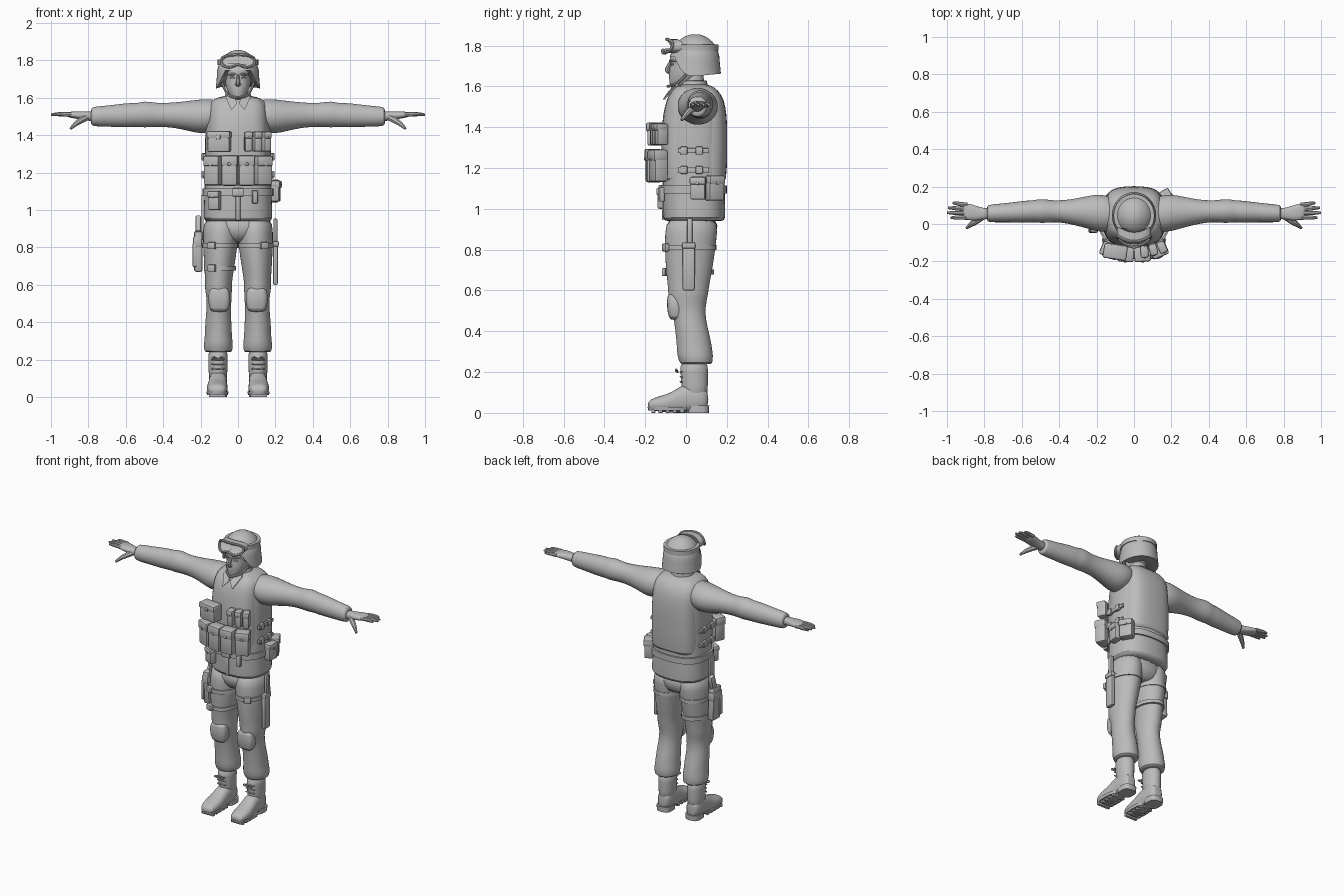
import bpy, bmesh, math
from mathutils import Matrix, Vector, Euler

if "Cube" in bpy.data.objects:
    bpy.data.objects.remove(bpy.data.objects["Cube"], do_unlink=True)

GREY = (0.5, 0.5, 0.5, 1)
grey = bpy.data.materials.new("plain_grey")
grey.use_nodes = True
grey.diffuse_color = GREY
grey.node_tree.nodes["Principled BSDF"].inputs["Base Color"].default_value = GREY
made = []


def finish(name, mesh, mirror=False, subdivide=0):
    """Link a mesh as a named part with optional mirror and smoothing."""
    part = bpy.data.objects.new(name, mesh)
    bpy.context.collection.objects.link(part)
    mesh.materials.clear()
    mesh.materials.append(grey)
    if mirror:
        part.modifiers.new("mirror", "MIRROR").use_mirror_merge = False
    if subdivide:
        subsurf = part.modifiers.new("subsurf", "SUBSURF")
        subsurf.levels = subsurf.render_levels = subdivide
    made.append(part)
    return part


def skin(name, rings, mirror=False, subdivide=0, caps=True):
    """Bridge equal rings of points into a surface."""
    bm = bmesh.new()
    loops = [[bm.verts.new(point) for point in ring] for ring in rings]
    for lower, upper in zip(loops, loops[1:]):
        for i in range(len(lower)):
            bm.faces.new((lower[i - 1], lower[i], upper[i], upper[i - 1]))
    if caps:
        bm.faces.new(loops[0][::-1])
        bm.faces.new(loops[-1])
    bmesh.ops.recalc_face_normals(bm, faces=bm.faces)
    mesh = bpy.data.meshes.new(name)
    bm.to_mesh(mesh)
    bm.free()
    return finish(name, mesh, mirror, subdivide)


def rounded(value, power):
    return math.copysign(abs(value) ** (2 / power), value)


def loft(name, stations, axis="Z", power=2.0, mirror=False, subdivide=1, sides=20, caps=True):
    """Superellipse sections: position on axis, two centres, two radii."""
    rings = []
    for t, a, b, ra, rb in stations:
        ring = []
        for i in range(sides):
            angle = math.tau * i / sides
            u = a + ra * rounded(math.cos(angle), power)
            v = b + rb * rounded(math.sin(angle), power)
            ring.append({"X": (t, u, v), "Y": (u, t, v), "Z": (u, v, t)}[axis])
        rings.append(ring)
    return skin(name, rings, mirror, subdivide, caps)


def band(name, z, height, x, y, rx, ry, power=2.0, mirror=False):
    """Flat strap wrapped round a body part."""
    top, low = z + height / 2, z - height / 2
    loft(name, [(low, x, y, rx - .02, ry - .02), (low, x, y, rx, ry), (top, x, y, rx, ry),
                (top, x, y, rx - .02, ry - .02)], "Z", power, mirror, 0, 32)


def box(name, centre, size, rotation=(0, 0, 0), mirror=False, bevel=.006):
    bm = bmesh.new()
    matrix = Matrix.LocRotScale(Vector(centre), Euler(rotation), Vector(size))
    bmesh.ops.create_cube(bm, size=1, matrix=matrix)
    bmesh.ops.bevel(bm, geom=list(bm.edges), offset=min(bevel, min(size) / 3),
                    segments=2, profile=.5, affect="EDGES")
    mesh = bpy.data.meshes.new(name)
    bm.to_mesh(mesh)
    bm.free()
    return finish(name, mesh, mirror)


def tube(name, points, radii, mirror=False, cyclic=False):
    """Round tapered tube through a smooth path."""
    curve = bpy.data.curves.new(name, "CURVE")
    curve.dimensions = "3D"
    curve.bevel_depth, curve.bevel_resolution = 1, 2
    curve.resolution_u, curve.use_fill_caps = 4, True
    spline = curve.splines.new("NURBS")
    spline.points.add(len(points) - 1)
    for i, point in enumerate(points):
        spline.points[i].co = (*point, 1)
        spline.points[i].radius = radii[i] if isinstance(radii, tuple) else radii
    spline.use_endpoint_u, spline.use_cyclic_u, spline.order_u = not cyclic, cyclic, 3
    helper = bpy.data.objects.new("curve_helper", curve)
    bpy.context.collection.objects.link(helper)
    mesh = bpy.data.meshes.new_from_object(helper.evaluated_get(bpy.context.evaluated_depsgraph_get()))
    bpy.data.objects.remove(helper)
    bpy.data.curves.remove(curve)
    return finish(name, mesh, mirror)


def pouch(name, centre, size, yaw=0.0, tilt=0.0):
    """Bag with an overlapping flap and a snap on its outer face."""
    turn = Euler((tilt, 0, yaw))
    w, d, h = size
    for part, offset, scale in (("body", (0, 0, 0), (w, d, h)),
                                ("flap", (0, -.005, h * .34), (w * 1.06, d * 1.03, h * .36)),
                                ("snap", (0, -d * .55, h * .22), (w * .2, .012, w * .2))):
        shift = Vector(offset)
        shift.rotate(turn)
        box(name + "_" + part, Vector(centre) + shift, scale, turn, bevel=.01)


# Trousers, knee pads and boots
loft("trouser_leg", [(.24, .105, .05, .06, .07), (.24, .105, .05, .075, .08), (.28, .105, .045, .08, .09),
     (.33, .105, .04, .072, .086), (.37, .105, .035, .073, .085), (.45, .105, .02, .066, .078),
     (.52, .1, .01, .066, .085), (.58, .105, .01, .074, .1), (.61, .104, .012, .071, .1),
     (.7, .1, .015, .082, .115), (.8, .095, .02, .092, .125), (.88, .092, .025, .097, .13),
     (.97, .09, .03, .092, .125)], mirror=True)
loft("trouser_seat", [(.82, 0, .04, .08, .08), (.86, 0, .03, .15, .12), (.98, 0, .03, .18, .14)], power=2.4)
loft("knee_pad", [(.455, .1, -.05, .03, .02), (.465, .1, -.05, .052, .035), (.52, .1, -.05, .062, .045),
     (.575, .1, -.055, .056, .038), (.59, .1, -.055, .03, .02)], power=3, mirror=True)
loft("boot_shaft", [(.06, .107, .045, .05, .062), (.14, .107, .042, .05, .066), (.2, .107, .04, .053, .068),
     (.26, .107, .04, .055, .07)], mirror=True)
loft("boot_foot", [(-.187, .11, .035, .03, .012), (-.175, .11, .04, .046, .028), (-.12, .112, .045, .057, .04),
     (-.07, .11, .05, .055, .05), (-.03, .108, .065, .05, .066), (.03, .107, .075, .05, .075),
     (.08, .107, .07, .047, .065), (.11, .107, .065, .03, .045)], "Y", 2.4, True)
loft("boot_sole", [(.012, .11, -.085, .056, .1), (.03, .11, -.085, .06, .104)], power=2.6, mirror=True, subdivide=0)
loft("boot_heel", [(0, .107, .06, .048, .052), (.035, .107, .06, .05, .054)], power=3, mirror=True, subdivide=0)
for i in range(5):
    box("sole_tread", (.11, -.16 + i * .035, .009), (.09, .02, .018), mirror=True, bevel=.003)
for z in (.15, .175, .2):
    tube("boot_lace", [(.075, -.02, z), (.107, -.035, z + .004), (.14, -.02, z)], .004, True)
for side in (-1, 1):
    tube("lace_bow", [(.107, -.04, .2), (.107 + side * .02, -.05, .22), (.107 + side * .04, -.05, .2),
         (.107, -.04, .2)], .004, True)

# Jacket, vest and belt
loft("jacket", [(.94, 0, .04, .17, .14), (.94, 0, .04, .19, .157), (1.05, 0, .038, .182, .154),
     (1.15, 0, .037, .18, .154), (1.3, 0, .04, .178, .156), (1.42, 0, .042, .178, .154),
     (1.51, 0, .045, .172, .142), (1.56, 0, .045, .165, .122), (1.592, 0, .043, .14, .095),
     (1.615, 0, .04, .07, .065)], power=2.5)
box("jacket_placket", (0, -.114, 1.02), (.025, .008, .15), bevel=.002)
loft("vest", [(1.12, 0, .04, .15, .13), (1.12, 0, .04, .17, .162), (1.3, 0, .04, .168, .164),
     (1.42, 0, .042, .166, .162), (1.51, 0, .045, .16, .15), (1.56, 0, .045, .155, .13),
     (1.595, 0, .043, .13, .1), (1.61, 0, .04, .08, .07)], power=3.2)
band("waist_belt", 1.095, .04, 0, .038, .19, .162, 2.5)
box("belt_buckle", (0, -.125, 1.095), (.06, .02, .045))
for z in (1.19, 1.285):
    box("side_strap", (.18, .035, z), (.014, .15, .024), mirror=True, bevel=.003)
    for y in (-.01, .065):
        box("strap_buckle", (.184, y, z), (.022, .035, .04), mirror=True)

# Pouches on the vest and belt
for side in (-1, 1):
    pouch("inner_pouch", (side * .044, -.158, 1.21), (.084, .075, .16), side * .07)
    pouch("outer_pouch", (side * .132, -.136, 1.21), (.085, .07, .155), side * .4)
pouch("chest_pouch", (-.1, -.145, 1.365), (.12, .075, .11), -.15)
for i in range(3):
    pouch("magazine_pouch", (.055 + i * .047, -.145 + i * .012, 1.365), (.042, .06, .105), .08 + i * .17)
pouch("belt_pouch", (-.125, -.11, 1.05), (.065, .045, .1), -.4)
box("belt_clip", (.09, -.12, 1.07), (.03, .025, .07), (0, 0, .25))
pouch("side_pouch", (.2, .06, 1.1), (.075, .05, .11), 1.45)
pouch("rear_side_pouch", (.175, .14, 1.1), (.085, .055, .12), 2.1)

# Sleeves
loft("sleeve", [(.08, .05, 1.515, .08, .07), (.15, .055, 1.505, .1, .09), (.2, .06, 1.5, .1, .093),
     (.26, .063, 1.503, .085, .082), (.34, .065, 1.508, .066, .068), (.41, .068, 1.508, .058, .064),
     (.45, .068, 1.51, .061, .066), (.5, .07, 1.512, .066, .072), (.54, .068, 1.508, .058, .063),
     (.57, .066, 1.508, .061, .067), (.66, .062, 1.504, .053, .06), (.73, .058, 1.501, .05, .055),
     (.785, .056, 1.5, .047, .052), (.785, .056, 1.5, .035, .035)], "X", mirror=True)

# Hands
loft("palm", [(.76, .055, 1.5, .03, .028), (.81, .055, 1.502, .03, .024), (.85, .058, 1.507, .042, .021),
     (.89, .066, 1.51, .045, .018), (.92, .07, 1.51, .04, .01)], "X", 2.4, True)
for i, reach in enumerate((.98, 1.0, .995, .97)):
    y = .034 + i * .023
    tube("finger", [(.89, y, 1.51), (.93, y + .002, 1.513), (reach - .02, y + i * .003, 1.512),
         (reach, y + i * .003, 1.51)], (.012, .012, .01, .006), True)
tube("thumb", [(.81, .04, 1.495), (.85, .01, 1.475), (.875, -.005, 1.455), (.895, -.022, 1.435)],
     (.018, .017, .012, .007), True)

# Neck, collar and head
loft("neck", [(1.55, 0, .045, .062, .06), (1.62, 0, .03, .054, .055), (1.7, 0, .03, .056, .06)])
loft("collar", [(1.57, 0, .036, .075, .075), (1.61, 0, .036, .072, .07), (1.63, 0, .04, .068, .064),
     (1.63, 0, .04, .06, .056), (1.6, 0, .036, .058, .054)], caps=False)
flap = [(.004, -.078, 1.57), (.035, -.103, 1.535), (.066, -.045, 1.6), (.045, -.022, 1.625), (.02, -.045, 1.61)]
skin("collar_flap", [flap, [(x, y - .012, z) for x, y, z in flap]], True)
loft("head", [(1.59, 0, -.045, .02, .025), (1.6, 0, -.035, .036, .044), (1.63, 0, -.015, .055, .068),
     (1.66, 0, 0, .066, .086), (1.69, 0, .01, .071, .091), (1.71, 0, .015, .073, .093),
     (1.75, 0, .015, .075, .1), (1.8, 0, .03, .07, .08)])
tube("nose", [(0, -.072, 1.725), (0, -.086, 1.7), (0, -.096, 1.677), (0, -.08, 1.668)], (.007, .009, .012, .01))
tube("nostril", [(.008, -.082, 1.672), (.014, -.078, 1.673)], .007, True)
tube("brow", [(.012, -.078, 1.724), (.032, -.075, 1.729), (.055, -.052, 1.722)], (.006, .008, .004), True)
tube("eye", [(.017, -.075, 1.708), (.03, -.074, 1.708), (.043, -.062, 1.708)], (.003, .008, .003), True)
for z, size in ((1.649, .006), (1.641, .007)):
    tube("lip", [(-.024, -.07, 1.645), (0, -.088, z), (.024, -.07, 1.645)], (.002, size, .002))
tube("chin_strap", [(.085, .02, 1.68), (.066, -.02, 1.63), (.04, -.062, 1.605), (0, -.09, 1.6)], .007, True)

# Helmet with raised brow and lowered ear guards
rings = []
for level in range(11):
    ring = []
    for i in range(40):
        angle = math.tau * i / 40
        front = max(0, -math.sin(angle))
        rim = 1.65 + .095 * min(1, (front * 1.25) ** 3) + .012 * max(0, math.sin(angle))
        lift = math.sin(level / 10 * math.pi / 2)
        z = rim + (1.855 - rim) * lift
        spread = math.sqrt(max(.0004, 1 - max(0, (z - 1.725) / .131) ** 2))
        spread += .05 * max(0, 1 - level / 2)
        ring.append((.113 * spread * math.cos(angle), .045 + .12 * spread * math.sin(angle), z))
    rings.append(ring)
inner = [(x * .9, .045 + (y - .045) * .9, z + .003) for x, y, z in rings[0]]
skin("helmet", [inner] + rings)

# Goggles resting on the helmet
outline = []
for i in range(28):
    angle = math.tau * i / 28
    x, z = .09 * rounded(math.cos(angle), 2.6), .036 * rounded(math.sin(angle), 2.6)
    if z < 0:
        z += .022 * math.exp(-(x / .025) ** 2)
    outline.append(Vector((x, -.108 + 5 * x * x + z * .35, 1.795 + z)))
lens = [Vector((p.x * .85, p.y + .004, 1.795 + (p.z - 1.795) * .8)) for p in outline]
skin("goggle_lens", [[p + Vector((0, .05, 0)) for p in outline], outline, lens])
tube("goggle_frame", outline, .008, cyclic=True)
band("goggle_strap", 1.79, .03, 0, .045, .109, .115)

# Thigh holster with sidearm
box("holster", (-.212, 0, .78), (.046, .085, .22), (.05, 0, 0), bevel=.014)
box("holster_flap", (-.216, 0, .83), (.05, .095, .06), bevel=.012)
box("pistol_grip", (-.212, .022, .92), (.03, .045, .1), (-.25, 0, 0), bevel=.01)
box("holster_magazine", (-.232, -.03, .76), (.022, .035, .13), bevel=.008)
box("holster_hanger", (-.19, 0, .96), (.012, .05, .24), bevel=.003)

# Knife sheath and leg straps
box("knife_sheath", (.2, .013, .715), (.026, .06, .23), bevel=.01)
box("sheath_collar", (.202, .013, .82), (.032, .066, .03))
box("knife_handle", (.2, .018, .89), (.022, .028, .13), bevel=.008)
for side, z, rx, ry in ((-1, .81, .096, .131), (-1, .69, .086, .12), (1, .81, .096, .131)):
    band("leg_strap", z, .024, side * .097, .018, rx, ry)
    box("leg_buckle", (side * .14, -.1, z), (.045, .025, .038), (0, 0, side * .45))

# Smooth shading with crisp edges
bpy.ops.object.select_all(action="DESELECT")
for part in made:
    part.select_set(True)
bpy.context.view_layer.objects.active = made[0]
bpy.ops.object.shade_smooth_by_angle(angle=math.radians(42))
